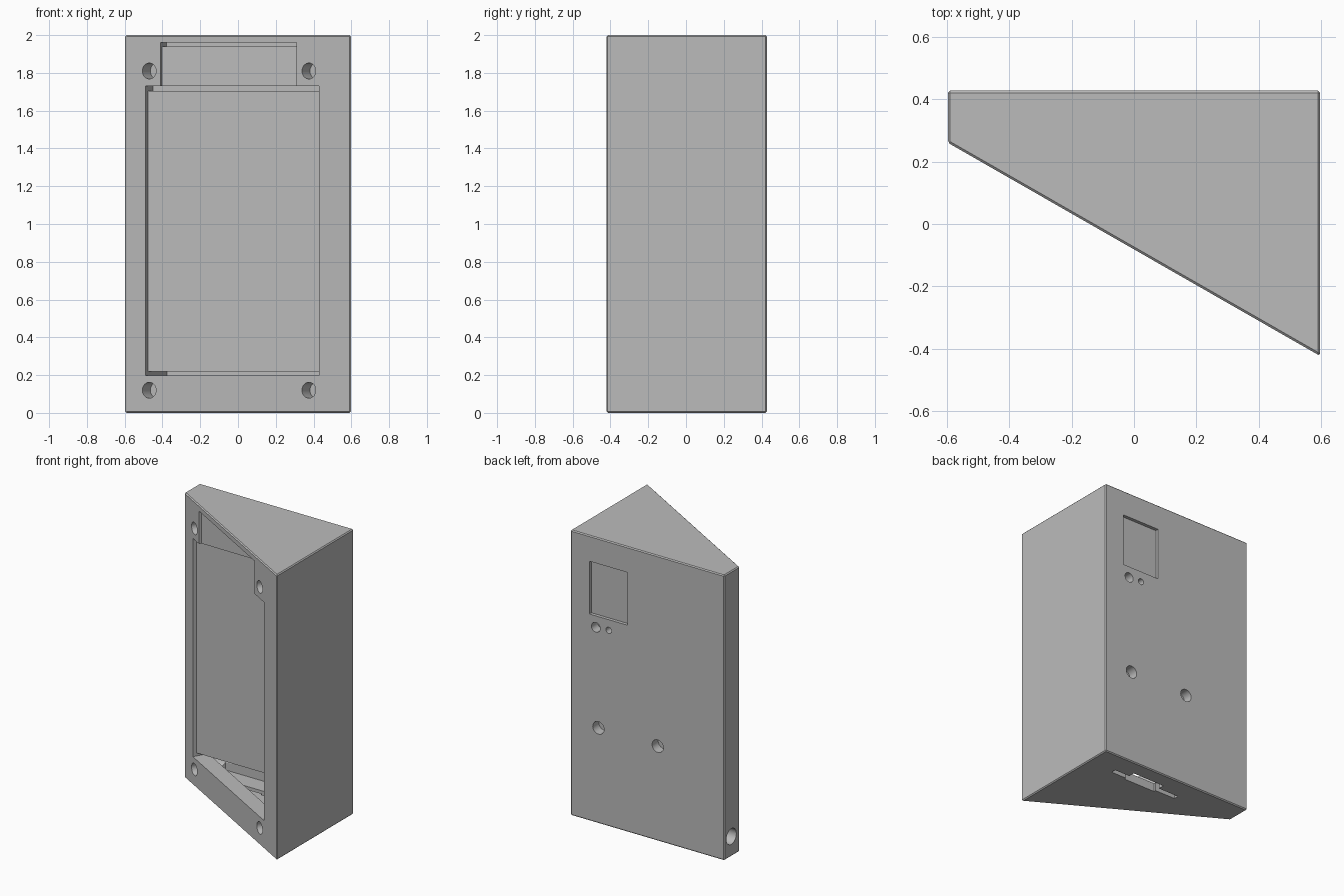
import bpy, bmesh, math
from mathutils import Vector

cube = bpy.data.objects.get("Cube")
if cube:
    bpy.data.objects.remove(cube, do_unlink=True)

grey = bpy.data.materials.new("plain grey")
grey.use_nodes = True
COLOUR = (0.5, 0.5, 0.5, 1)
grey.diffuse_color = COLOUR
grey.node_tree.nodes["Principled BSDF"].inputs["Base Color"].default_value = COLOUR

SLOPE = math.tan(math.radians(-29.8))
INWARD = Vector((-SLOPE, 1, 0)).normalized()   # into the slanted front
INNER_X = 0.55                                 # inside of the tall side wall


def face_y(x):
    return -0.425 + SLOPE * (x - 0.6)


def on_front(x, depth=0.0):
    return Vector((x, face_y(x), 0)) + INWARD * depth


def link(name, bm):
    bmesh.ops.recalc_face_normals(bm, faces=bm.faces)
    mesh = bpy.data.meshes.new(name)
    bm.to_mesh(mesh)
    bm.free()
    mesh.materials.append(grey)
    ob = bpy.data.objects.new(name, mesh)
    bpy.context.collection.objects.link(ob)
    return ob


def prism(name, outline, z0, z1, bevel=0):
    bm = bmesh.new()
    face = bm.faces.new([bm.verts.new((p[0], p[1], z0)) for p in outline])
    top = bmesh.ops.extrude_face_region(bm, geom=[face])["geom"]
    bmesh.ops.translate(bm, vec=(0, 0, z1 - z0),
                        verts=[v for v in top if isinstance(v, bmesh.types.BMVert)])
    if bevel:
        bmesh.ops.bevel(bm, geom=bm.edges[:], offset=bevel, segments=1, affect='EDGES')
    return link(name, bm)


def box(name, x0, x1, y0, y1, z0, z1):
    return prism(name, [(x0, y0), (x1, y0), (x1, y1), (x0, y1)], z0, z1)


def drill(name, point, direction, radius, depth):
    """Round hole from a surface point, starting a little outside it."""
    bm = bmesh.new()
    bmesh.ops.create_cone(bm, cap_ends=True, segments=32, radius1=radius,
                          radius2=radius, depth=2 * depth)
    d = Vector(direction)
    bmesh.ops.rotate(bm, verts=bm.verts, matrix=d.to_track_quat('Z', 'Y').to_matrix())
    bmesh.ops.translate(bm, verts=bm.verts, vec=Vector(point))
    return link(name, bm)


def pocket(name, x0, x1, back, z0, z1, start=-0.05):
    """Pocket cut square to the slanted front, ending on a flat back."""
    left_depth = (back - face_y(x0)) / INWARD.y
    right_depth = (INNER_X - x1) / INWARD.x
    right = on_front(x1, right_depth)
    outline = [on_front(x0, start), on_front(x1, start), right]
    if right.y < back - 0.01:
        outline.append((INNER_X, back))
    outline.append(on_front(x0, left_depth))
    return prism(name, outline, z0, z1)


# Wedge body with fine chamfers
body = prism("wedge_body", [(-0.597, 0.428), (0.597, 0.428), (0.597, face_y(0.597)),
                            (-0.597, face_y(-0.597))], 0, 2, bevel=0.007)

cutters = [
    # Main front opening, its top groove and its deep bottom gap
    pocket("main_pocket", -0.49, 0.43, 0.222, 0.2, 1.71),
    pocket("main_groove", -0.49, 0.43, 0.27, 1.705, 1.73),
    pocket("bottom_gap", -0.49, 0.43, 0.4, 0.199, 0.22),
    # Upper opening and its groove
    pocket("upper_pocket", -0.41, 0.31, 0.168, 1.725, 1.945),
    pocket("upper_groove", -0.41, 0.31, 0.21, 1.94, 1.96),
    # Lower room behind the front frame
    prism("lower_room", [on_front(-0.49, 0.11), on_front(0.49, 0.11), (INNER_X, -0.25),
                         (INNER_X, 0.4), on_front(-0.49, 0.23)], 0.06, 0.215),
    # Connector slot through the floor
    box("floor_slot", -0.14, 0.39, 0.24, 0.275, -0.1, 0.1),
    box("floor_socket", 0.02, 0.27, 0.225, 0.32, -0.1, 0.11),
    # Square recess on the back
    box("back_recess", 0.155, 0.45, 0.405, 0.5, 1.45, 1.82),
    # Cable hole in the narrow side
    drill("cable_hole", (-0.6, 0.35, 0.14), (1, 0, 0), 0.055, 0.27),
]

# Screw holes in the front corners
for x in (-0.47, 0.375):
    for z in (0.12, 1.81):
        p = on_front(x)
        cutters.append(drill("front_screw_hole", (p.x, p.y, z), INWARD, 0.042, 0.085))

# Round holes in the back: two small ones and two mounting holes
for x, z, r in ((0.4, 1.37, 0.034), (0.3, 1.375, 0.022),
                (0.38, 0.67, 0.044), (-0.08, 0.665, 0.044)):
    cutters.append(drill("back_hole", (x, 0.43, z), (0, -1, 0), r, 0.07))

bpy.context.view_layer.objects.active = body
for c in cutters:
    mod = body.modifiers.new(c.name, 'BOOLEAN')
    mod.operation = 'DIFFERENCE'
    mod.solver = 'EXACT'
    mod.object = c
    bpy.ops.object.modifier_apply(modifier=mod.name)
for c in cutters:
    bpy.data.objects.remove(c, do_unlink=True)

body.select_set(True)
bpy.ops.object.shade_smooth_by_angle(angle=math.radians(25))
